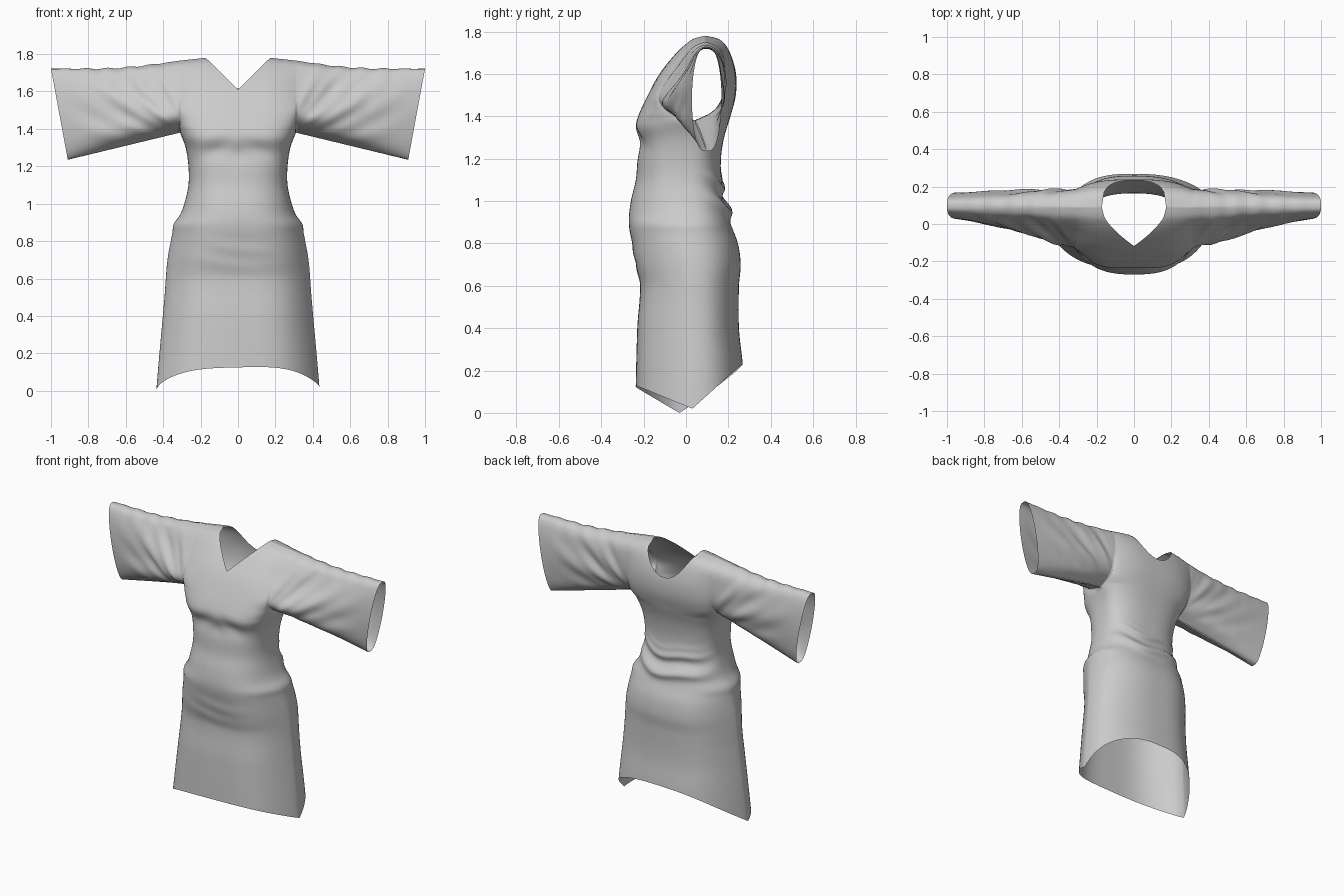
import bpy, bmesh, math

if "Cube" in bpy.data.objects:
    bpy.data.objects.remove(bpy.data.objects["Cube"])

ARMPIT, SHOULDER, ARM_X = 1.38, 1.78, 0.31
COLS, LOWER, UPPER, SLEEVE = 64, 80, 28, 48


def curve(keys):
    """Smooth interpolation through (position, value) pairs."""
    def f(p):
        p = min(max(p, keys[0][0]), keys[-1][0])
        i = 0
        while i < len(keys) - 2 and p > keys[i + 1][0]:
            i += 1
        def slope(j):
            a, b = keys[max(j - 1, 0)], keys[min(j + 1, len(keys) - 1)]
            return (b[1] - a[1]) / (b[0] - a[0])
        (x0, y0), (x1, y1) = keys[i], keys[i + 1]
        h = x1 - x0
        t = (p - x0) / h
        return ((2*t**3 - 3*t*t + 1) * y0 + (t**3 - 2*t*t + t) * h * slope(i)
                + (3*t*t - 2*t**3) * y1 + (t**3 - t*t) * h * slope(i + 1))
    return f


# Body profiles by height
width = curve([(0, .437), (.2, .42), (.5, .393), (.7, .377), (.85, .35), (.89, .345),
               (.94, .31), (1.0, .287), (1.1, .265), (1.2, .265), (1.3, .28), (1.38, ARM_X)])
front_y = curve([(0, -.24), (.4, -.23), (.6, -.217), (.7, -.238), (.8, -.255), (.9, -.27),
                 (1.0, -.26), (1.1, -.237), (1.2, -.228), (1.28, -.214), (1.35, -.236),
                 (1.4, -.226), (1.5, -.18), (1.6, -.125), (1.7, -.045), (1.75, .01),
                 (1.77, .045), (1.78, .09)])
back_y = curve([(0, .285), (.23, .268), (.4, .25), (.6, .25), (.7, .258), (.8, .245),
                (.9, .208), (1.0, .182), (1.1, .167), (1.2, .165), (1.3, .18), (1.4, .21),
                (1.5, .235), (1.6, .236), (1.7, .21), (1.75, .178), (1.77, .145), (1.78, .09)])
seam_y = curve([(0, 0), (.6, .01), (1.1, .0), (1.38, .04)])
arm_front = curve([(1.38, .04), (1.42, -.07), (1.48, -.13), (1.55, -.11),
                   (1.65, -.045), (1.73, .01), (1.765, .045), (1.78, .09)])
arm_back = curve([(1.38, .04), (1.42, .12), (1.48, .165), (1.55, .185),
                  (1.65, .185), (1.73, .17), (1.765, .135), (1.78, .09)])
boxy = curve([(0, 3), (.6, 2.7), (.9, 2.4), (1.2, 2.7), (1.36, 3.5), (1.5, 3), (1.78, 2.5)])
# 1 = cross-section meets the side seam at a corner, 0 = rounded sides
pointed = curve([(0, 1), (.65, 1), (.85, .6), (1, .15), (1.1, 0), (1.38, 0), (1.48, .6),
                 (1.58, 1), (1.78, 1)])


def shoulder_z(x):
    return SHOULDER - .015 * max(0, abs(x) - .172) / .138


def bell(p, centre, size):
    return math.exp(-((p - centre) / size) ** 2)


def edge_y(side, z):
    if z <= ARMPIT + 1e-6:
        return seam_y(z)
    return arm_front(z) if side < 0 else arm_back(z)


def body_folds(side, c, z):
    """Cloth wrinkles: swags on the back waist, creases on the belly and under the bust."""
    fade = max(0, 1 - c * c) ** .5
    if side > 0:
        q = z - .06 * c * c + .012 * math.sin(5 * c)
        return fade * (.026 * bell(q, .955, .03) + .014 * bell(q, 1.065, .018)
                       - .008 * bell(q, 1.02, .018) + .005 * bell(q, 1.11, .02))
    q = z - .07 * c * c
    crease = .0025 * math.sin(q * 60 + 3 * c) * bell(q, .72, .09) * bell(c, 0, .5)
    return fade * (crease + .004 * math.sin(30 * z + 9 * abs(c)) * bell(z, 1.3, .06))


def section(side, c, p):
    """Cross-section depth: 0 at the side seams, 1 on the centre line."""
    n = boxy(p) if side < 0 else 2.5
    rounded = max(0, 1 - abs(c) ** n) ** (1 / n)
    corner = 1 - abs(c) ** (3.6 if side < 0 else 3)
    weight = pointed(p)
    if p < ARMPIT:  # the skirt hangs slightly twisted
        weight *= .65 + .15 * c if side < 0 else .4 - .4 * c
    return rounded + (corner - rounded) * weight


def body_point(side, c, z):
    """Point on the front (-1) or back (+1) panel; c runs -1..1 across the panel."""
    x = c * (width(z) if z < ARMPIT else ARM_X)
    p = z
    if z > ARMPIT:
        p = ARMPIT + (z - ARMPIT) / (shoulder_z(x) - ARMPIT) * (SHOULDER - ARMPIT)
    e = edge_y(side, p) + .03 * c * max(0, 1 - p / .8)
    centre = front_y(p) if side < 0 else back_y(p)
    y = e + (centre - e) * section(side, c, p)
    return x, y + side * body_folds(side, c, p), z


def top_z(side, c):
    """Neckline (V in front, scoop at back), then the shoulder seam."""
    x = abs(c) * ARM_X
    r = x / (ARM_X * math.sin(math.radians(33.75)))
    if r >= 1 - 1e-6:
        return shoulder_z(x)
    return 1.61 + .17 * r if side < 0 else 1.615 + .165 * r ** 2.2


def hem_z(side, c):
    return .01 * (1 + c) + (.115 if side < 0 else .22) * section(side, c, .1)


def ease(k, n):
    return (1 - math.cos(math.pi * k / n)) / 2


def sleeve_point(mirror, side, s, v):
    """s runs armhole to cuff, v runs underarm to top seam."""
    x_low, x_top = ARM_X + s * (.91 - ARM_X), ARM_X + s * (1 - ARM_X)
    z_low = ARMPIT - .145 * s
    z_top = shoulder_z(ARM_X) - .043 * math.sin(min(1, s * 1.5) * math.pi / 2)
    z_top += .004 * math.sin(38 * s + mirror) * math.sin(math.pi * s)
    x, z = x_low + v * (x_top - x_low), z_low + v * (z_top - z_low)
    start = edge_y(side, ARMPIT + v * (SHOULDER - ARMPIT))
    end = .098 + side * .07 * math.sin(math.pi * v) ** .32
    y = start + (end - start) * s ** (.95 if side < 0 else .75)
    # folds fan out from the underarm
    angle = math.atan2(z - 1.33, x - .2)
    fold = math.sin(angle * (13 if side < 0 else 17) + 3 * s + .4 * mirror)
    fold += .4 * math.sin(angle * 27 - 10 * s)
    amount = .014 if side < 0 else .009
    amount *= math.sin(math.pi * v) * math.sin(math.pi * s ** .7) ** 1.2
    return mirror * x, y + side * amount * fold, z


bm = bmesh.new()


def add_grid(rows):
    grid = [[bm.verts.new(p) for p in row] for row in rows]
    for a, b in zip(grid, grid[1:]):
        for i in range(len(a) - 1):
            bm.faces.new((a[i], a[i + 1], b[i + 1], b[i]))


columns = [math.sin(math.radians(-90 + 180 * i / COLS)) for i in range(COLS + 1)]
for side in (-1, 1):
    # Skirt and waist panel, hem to underarm
    add_grid([[body_point(side, c, hem_z(side, c) + (ARMPIT - hem_z(side, c)) * j / LOWER)
               for c in columns] for j in range(LOWER + 1)])
    # Chest or upper back panel, underarm to neckline
    add_grid([[body_point(side, c, ARMPIT + (top_z(side, c) - ARMPIT) * ease(j, UPPER))
               for c in columns] for j in range(UPPER + 1)])
    # Sleeve halves
    for mirror in (-1, 1):
        add_grid([[sleeve_point(mirror, side, i / SLEEVE, ease(j, UPPER))
                   for j in range(UPPER + 1)] for i in range(SLEEVE + 1)])

# Sew the panels together along their seams
bmesh.ops.remove_doubles(bm, verts=bm.verts[:], dist=.0008)
bmesh.ops.recalc_face_normals(bm, faces=bm.faces[:])
mesh = bpy.data.meshes.new("dress")
bm.to_mesh(mesh)
bm.free()
dress = bpy.data.objects.new("dress", mesh)
bpy.context.collection.objects.link(dress)
for poly in mesh.polygons:
    poly.use_smooth = True
